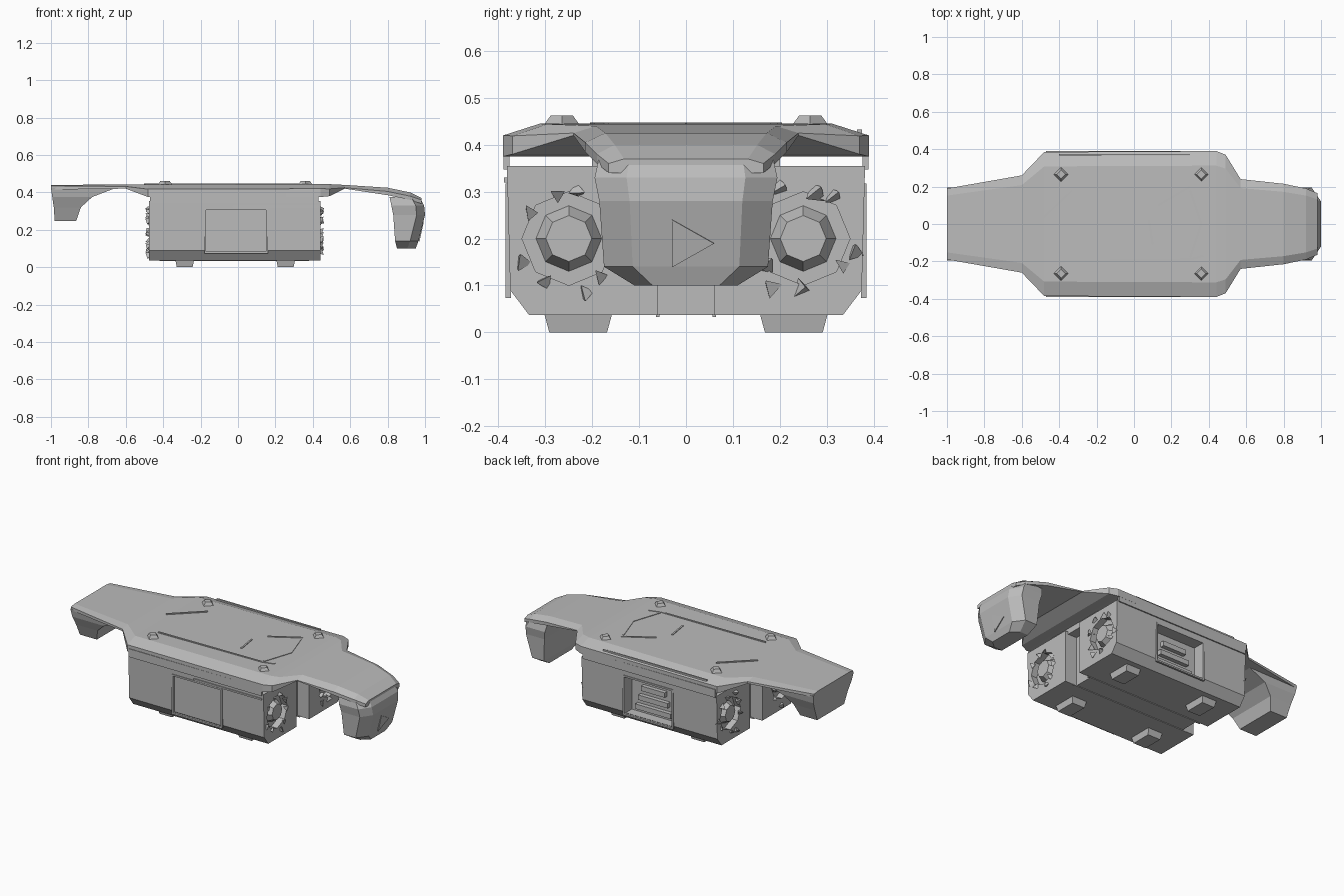
import bpy, bmesh, math, random
from mathutils import Vector, Matrix

if "Cube" in bpy.data.objects:
    bpy.data.objects.remove(bpy.data.objects["Cube"], do_unlink=True)
random.seed(4)

GREY = (0.5, 0.5, 0.5, 1)
hull_grey = bpy.data.materials.new("hull_grey")
hull_grey.use_nodes = True
hull_grey.diffuse_color = GREY
hull_grey.node_tree.nodes["Principled BSDF"].inputs["Base Color"].default_value = GREY


def finish(name, bm):
    bmesh.ops.recalc_face_normals(bm, faces=bm.faces)
    mesh = bpy.data.meshes.new(name)
    bm.to_mesh(mesh)
    bm.free()
    mesh.materials.append(hull_grey)
    obj = bpy.data.objects.new(name, mesh)
    bpy.context.scene.collection.objects.link(obj)
    return obj


def loft(name, rings):
    """Skin a closed solid through rings of equal length."""
    bm = bmesh.new()
    loops = [[bm.verts.new(p) for p in ring] for ring in rings]
    for a, b in zip(loops, loops[1:]):
        for i in range(len(a)):
            j = (i + 1) % len(a)
            bm.faces.new((a[i], a[j], b[j], b[i]))
    bm.faces.new(loops[0])
    bm.faces.new(loops[-1])
    return finish(name, bm)


def block(name, center, size, turn=0, taper=1):
    """Box, optionally turned about z and narrowed at the bottom."""
    bm = bmesh.new()
    bmesh.ops.create_cube(bm, size=1)
    for v in bm.verts:
        if v.co.z < 0:
            v.co.x *= taper
            v.co.y *= taper
        v.co = Vector([v.co[i] * size[i] for i in range(3)])
    bm.transform(Matrix.Translation(center) @ Matrix.Rotation(turn, 4, 'Z'))
    return finish(name, bm)


def drum(name, center, radius, depth, sides=8, top=1.0, axis=(1, 0, 0)):
    bm = bmesh.new()
    bmesh.ops.create_cone(bm, cap_ends=True, segments=sides,
                          radius1=radius, radius2=radius * top, depth=depth)
    turn = Vector((0, 0, 1)).rotation_difference(Vector(axis)).to_matrix().to_4x4()
    bm.transform(Matrix.Translation(center) @ turn)
    return finish(name, bm)


def cut(target, cutter):
    cutter.hide_render = True
    cutter.hide_viewport = True
    cutter.display_type = 'WIRE'
    mod = target.modifiers.new("cut", 'BOOLEAN')
    mod.operation = 'DIFFERENCE'
    mod.solver = 'EXACT'
    mod.object = cutter


# Thin upper shell: station, half width, top, underside, shoulder drop
stations = [
    (-1.0, .19, .44, .415, .005), (-.6, .26, .442, .42, .01),
    (-.48, .385, .442, .375, .025), (.44, .39, .445, .375, .025),
    (.49, .37, .444, .38, .025), (.57, .24, .44, .42, .015),
    (.8, .215, .425, .385, .02), (.92, .19, .4, .36, .02),
    (.98, .165, .37, .34, .01),
]
rings = []
for x, w, top, low, drop in stations:
    half = [(w, low), (w, top - drop), (w * .8, top)]
    rings.append([(x, y, z) for y, z in half] + [(x, -y, z) for y, z in reversed(half)])
loft("upper_shell", rings)

# Main body with chamfered lower edges
half = [(.335, .037), (.375, .09), (.382, .355)]
section = half + [(-y, z) for y, z in reversed(half)]
body = loft("main_body", [[(x, y, z) for y, z in section] for x in (-.475, .44)])
block("body_neck", (-.02, 0, .37), (.88, .4, .06))
for side in (-1, 1):
    block("shell_skirt", (-.02, side * .383, .372), (.9, .012, .05))

# Recessed hatches on the two long sides
for side, depth in ((-1, .02), (1, .08)):
    cut(body, block("hatch_cutter", (-.01, side * .39, .195), (.32, depth * 2, .225)))
    for edge in (-1, 1):
        block("hatch_jamb", (-.01 + edge * .165, side * .379, .195), (.01, .012, .235))
        block("hatch_rail", (-.01, side * .379, .195 + edge * .117), (.34, .012, .01))
for i in range(3):
    block("hatch_step", (-.01, .32, .12 + i * .06), (.24 - i * .04, .03, .03))
block("brow_strip", (.2, -.382, .325), (.46, .012, .01))

# End slots and eight-sided ports with jagged fittings
for end, face in ((-1, -.475), (1, .44)):
    cut(body, block("slot_cutter", (face, 0, .2), (.16, .12, .5)))
    for side in (-1, 1):
        y = side * .25
        cut(body, drum("port_cutter", (face, y, .2), .1, .08))
        drum("port_core", (face - end * .02, y, .2), .07, .04, 8, .7, (end, 0, 0))
        for i in range(9):
            a = i * math.tau / 9 + random.uniform(-.2, .2)
            r = random.uniform(.1, .135)
            spot = (face + end * .006, y + r * math.cos(a) * .85, .2 + r * math.sin(a))
            lean = (end, random.uniform(-1, 1), random.uniform(-1, 1))
            drum("port_shard", spot, random.uniform(.015, .028), .03, 3, .1, lean)

# Nose pod: height, rear, front, half width
rings = []
for z, rear, front, w in ((.1, .85, .95, .11), (.14, .84, .965, .175),
                          (.28, .83, 1.0, .185), (.33, .82, .995, .195), (.375, .81, .97, .185)):
    half = [(rear, w), (front - .045, w), (front, w * .65)]
    rings.append([(x, y, z) for x, y in half] + [(x, -y, z) for x, y in reversed(half)])
loft("nose_pod", rings)
drum("nose_marker", (.978, 0, .19), .06, .008, 3, 1, (1, 0, -.22))

# Tail pod, narrowing downwards
loft("tail_pod", [
    [(rear, w, z), (front, w, z), (front, -w, z), (rear, -w, z)]
    for z, rear, front, w in ((.248, -.98, -.865, .13), (.32, -.985, -.84, .16),
                              (.375, -.993, -.78, .185), (.425, -1.0, -.65, .195))])

# Landing pads, roof lugs and belly seams
for sx in (-1, 1):
    for sy in (-1, 1):
        block("landing_pad", (sx * .27 - .015, sy * .23, .02), (.1, .145, .04), 0, .85)
        drum("roof_lug", (sx * .375 - .015, sy * .265, .451), .04, .022, 4, .6, (0, 0, 1))
for y in (-.06, .06):
    block("belly_seam", (-.02, y, .036), (.8, .008, .006))

# Thin roof ridges between pairs of points
paths = [((-.4, -.2), (.3, -.19)), ((.3, -.19), (.37, -.17)), ((-.33, .18), (-.5, .02)),
         ((.13, .1), (.3, .2)), ((.3, .18), (.36, 0)), ((.36, 0), (.3, -.18)),
         ((.08, .02), (.1, -.11)), ((-.4, .37), (.3, .37))]
for a, b in paths:
    a, b = Vector(a), Vector(b)
    d = b - a
    mid = (a + b) / 2
    z = .443 if abs(mid.y) < .3 else .428
    block("roof_ridge", (mid.x, mid.y, z), (d.length, .01, .01), math.atan2(d.y, d.x))
